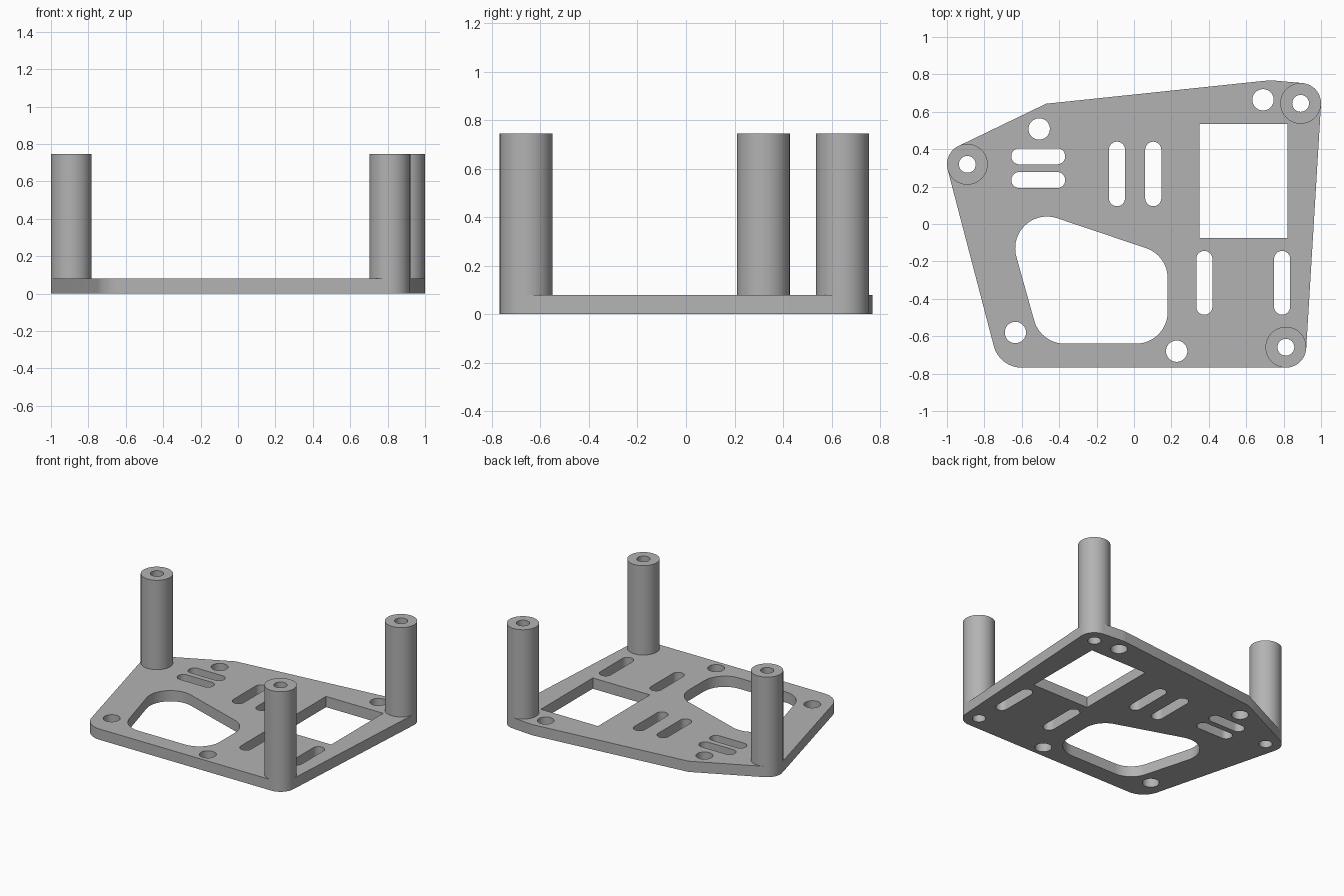
import bpy
import bmesh
from math import cos, sin, tau, radians
from mathutils.geometry import convex_hull_2d

if "Cube" in bpy.data.objects:
    bpy.data.objects.remove(bpy.data.objects["Cube"], do_unlink=True)

THICK, HEIGHT = 0.08, 0.745
POST_R, BORE_R, HOLE_R, SLOT_R = 0.109, 0.045, 0.057, 0.043

grey = bpy.data.materials.new("plain grey")
grey.use_nodes = True
colour = (0.45, 0.45, 0.45, 1)
grey.diffuse_color = colour
grey.node_tree.nodes["Principled BSDF"].inputs["Base Color"].default_value = colour


def circle(x, y, r, n=64):
    return [(x + r * cos(tau * i / n), y + r * sin(tau * i / n)) for i in range(n)]


def wrap(*discs):
    """Outline stretched tightly around discs given as (x, y, radius)."""
    pts = [p for x, y, r in discs for p in (circle(x, y, r) if r else [(x, y)])]
    return [pts[i] for i in convex_hull_2d(pts)]


def slot(x1, y1, x2, y2):
    return wrap((x1, y1, SLOT_R), (x2, y2, SLOT_R))


def extrude(name, loops, z0, z1):
    """Solid from an outer loop and hole loops, between two heights."""
    curve = bpy.data.curves.new(name, "CURVE")
    curve.dimensions = "2D"
    curve.fill_mode = "BOTH"
    curve.extrude = (z1 - z0) / 2
    for loop in loops:
        spline = curve.splines.new("POLY")
        spline.points.add(len(loop) - 1)
        for point, (x, y) in zip(spline.points, loop):
            point.co = (x, y, 0, 1)
        spline.use_cyclic_u = True
    obj = bpy.data.objects.new(name, curve)
    obj.location.z = (z0 + z1) / 2
    bpy.context.collection.objects.link(obj)
    bpy.ops.object.select_all(action="DESELECT")
    obj.select_set(True)
    bpy.context.view_layer.objects.active = obj
    bpy.ops.object.convert(target="MESH")
    obj = bpy.context.view_layer.objects.active
    bm = bmesh.new()
    bm.from_mesh(obj.data)
    bmesh.ops.remove_doubles(bm, verts=bm.verts, dist=0.0001)
    bmesh.ops.recalc_face_normals(bm, faces=bm.faces)
    bm.to_mesh(obj.data)
    bm.free()
    obj.data.materials.clear()
    obj.data.materials.append(grey)
    bpy.ops.object.shade_smooth_by_angle(angle=radians(30))
    return obj


posts = {
    "left_back_post": (0.891, 0.645),
    "left_front_post": (0.812, -0.659),
    "right_post": (-0.891, 0.319),
}

# Plate outline, rounded at the posts and at two more corners
outline = wrap(*[(x, y, POST_R) for x, y in posts.values()],
               (-0.6, -0.613, 0.155), (-0.47, 0.643, 0), (0.73, 0.613, 0.155))

# Large openings
window = wrap((-0.465, -0.13, 0.17), (0.01, -0.29, 0.17),
              (0.01, -0.47, 0.17), (-0.37, -0.47, 0.17))
square = [(0.35, -0.075), (0.82, -0.075), (0.82, 0.535), (0.35, 0.535)]

# Slots
slots = [slot(-0.613, y, -0.411, y) for y in (0.362, 0.235)]
slots += [slot(x, 0.138, x, 0.397) for x in (-0.091, 0.103)]
slots += [slot(x, -0.442, x, -0.187) for x in (0.376, 0.792)]

# Screw holes
holes = [circle(x, y, HOLE_R) for x, y in
         ((-0.507, 0.508), (0.69, 0.664), (-0.634, -0.58), (0.228, -0.68))]
bores = [circle(x, y, BORE_R) for x, y in posts.values()]

extrude("base_plate", [outline, window, square, *slots, *holes, *bores], 0, THICK)

# Hollow standoff posts
for name, (x, y) in posts.items():
    extrude(name, [circle(x, y, POST_R), circle(x, y, BORE_R)], THICK, HEIGHT)
